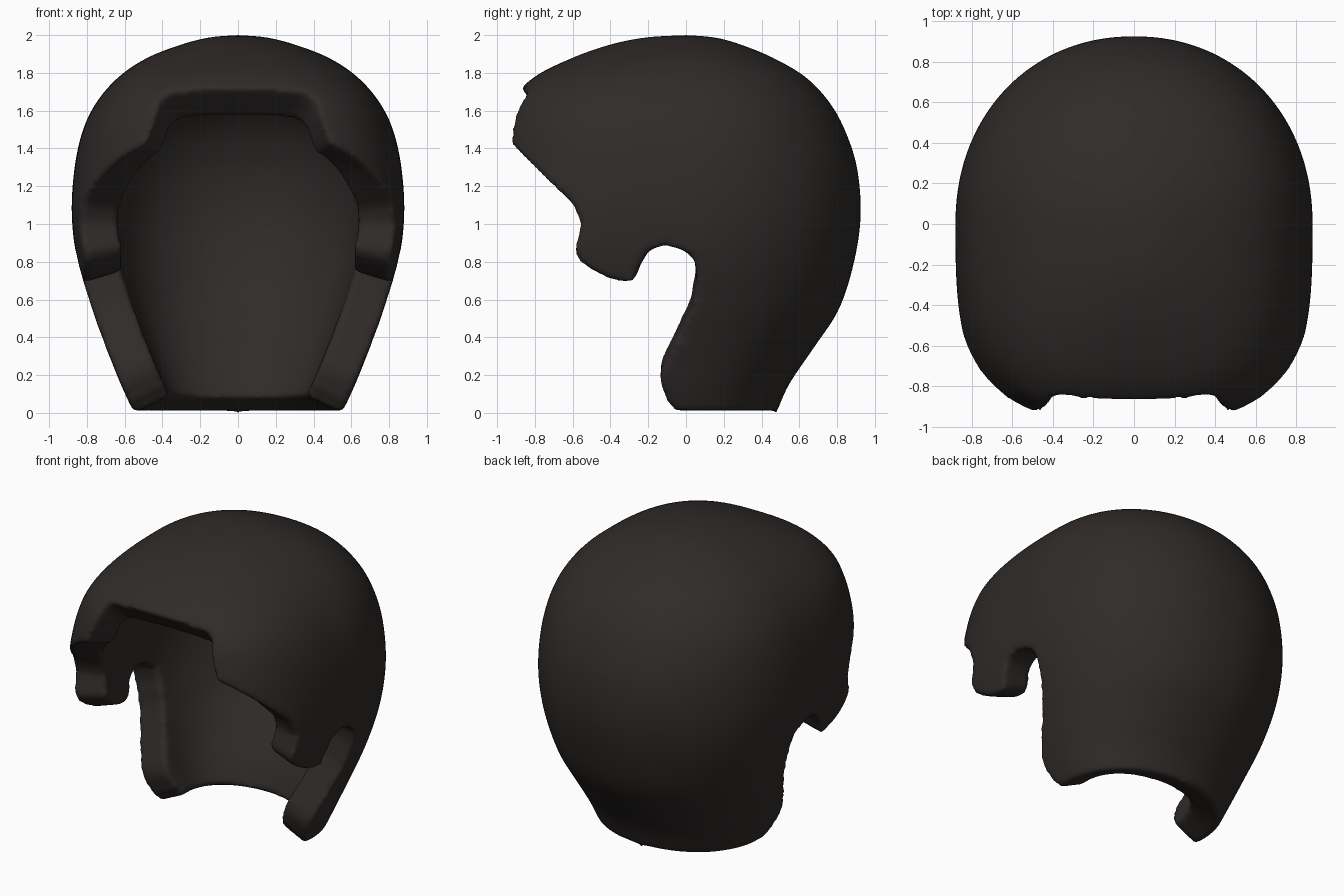
import bpy, math
from mathutils import Vector
from mathutils.geometry import intersect_point_line

if "Cube" in bpy.data.objects:
    bpy.data.objects.remove(bpy.data.objects["Cube"])

THICK = 0.21
COLS, STEP = 220, 10

# Outer shell sections: height, half width, back depth, front depth, front squareness
ROWS = [
    (0.00, .550, .480, .80, 3.0), (0.15, .620, .545, .85, 3.0),
    (0.35, .700, .680, .92, 3.1), (0.55, .775, .810, .98, 3.2),
    (0.80, .850, .890, 1.04, 3.2), (1.05, .880, .925, 1.05, 3.1),
    (1.30, .865, .905, 1.02, 3.0), (1.50, .820, .840, .985, 3.0),
    (1.65, .745, .755, .93, 3.0), (1.78, .630, .630, .80, 2.8),
    (1.88, .480, .460, .60, 2.5), (1.95, .300, .290, .40, 2.2),
    (1.988, .150, .150, .21, 2.0), (2.00, 0, 0, 0, 2.0)]

# Opening seen from the side (y, z): temple, sideburn, ear notch, nape
SIDE = [(-2, 1.42), (-.93, 1.42), (-.60, 1.10), (-.56, 1.00), (-.595, .85),
        (-.57, .80), (-.50, .75), (-.40, .70), (-.31, .685), (-.27, .70),
        (-.24, .78), (-.20, .85), (-.13, .89), (-.03, .87), (.05, .80),
        (.06, .70), (.03, .55), (-.05, .38), (-.13, .22), (-.14, .16),
        (-.10, .05), (-.02, -.01), (-2, -.01)]
# Raised centre of the fringe seen from the front (|x|, z)
FRINGE = [(-.1, 1.72), (.2, 1.715), (.36, 1.70), (.41, 1.66), (.44, 1.56),
          (.48, 1.45), (.51, 1.41), (.51, 1.2), (-.1, 1.2)]


def catmull(rows, i, t):
    p = [rows[max(0, min(len(rows) - 1, i + k))] for k in (-1, 0, 1, 2)]
    return [0.5 * (2 * b + (c - a) * t + (2 * a - 5 * b + 4 * c - d) * t * t
                   + (3 * b - a - 3 * c + d) * t ** 3) for a, b, c, d in zip(*p)]


def inside(p, poly):
    hit = False
    for (x1, y1), (x2, y2) in zip(poly, poly[1:] + poly[:1]):
        if (y1 > p[1]) != (y2 > p[1]) and p[0] < (x2 - x1) * (p[1] - y1) / (y2 - y1) + x1:
            hit = not hit
    return hit


def nearest(p, poly):
    best = None
    q = Vector((p[0], p[1], 0))
    for a, b in zip(poly, poly[1:]):
        a, b = Vector((*a, 0)), Vector((*b, 0))
        pt, f = intersect_point_line(q, a, b)
        pt = a if f < 0 else b if f > 1 else pt
        d = (pt - q).length
        if best is None or d < best[0]:
            best = (d, pt)
    return best


def power(v, e):
    return math.copysign(abs(v) ** e, v)


# Loft the full outer surface
verts, faces = [], []
n_rows = (len(ROWS) - 1) * STEP
for r in range(n_rows):
    z, w, back, front, n = catmull(ROWS, r // STEP, (r % STEP) / STEP)
    for c in range(COLS):
        a = 2 * math.pi * c / COLS
        # squareness changes from back to front
        e = 2 / (n if math.sin(a) < 0 else 2.1)
        s = power(math.sin(a), e)
        verts.append(Vector((w * power(math.cos(a), e), s * (front if s < 0 else back), max(z, 0))))
verts.append(Vector((0, 0, 2)))
for r in range(n_rows):
    for c in range(COLS):
        d = (c + 1) % COLS
        if r < n_rows - 1:
            faces.append((r * COLS + c, r * COLS + d, (r + 1) * COLS + d, (r + 1) * COLS + c))
        else:
            faces.append((r * COLS + c, r * COLS + d, len(verts) - 1))
base = bpy.data.meshes.new("base")
base.from_pydata(verts, [], faces)
normals = [v.normal.copy() for v in base.vertices]
bpy.data.meshes.remove(base)

# Remove the face opening
kept = []
for f in faces:
    m = sum((verts[i] for i in f), Vector()) / len(f)
    if inside((m.y, m.z), SIDE) or (m.y < -.3 and inside((abs(m.x), m.z), FRINGE)):
        continue
    kept.append(f)
edges = {}
for f in kept:
    for a, b in zip(f, f[1:] + f[:1]):
        edges[(a, b)] = True
rim = [(a, b) for a, b in edges if (b, a) not in edges]

# Pull the rim onto the drawn outlines
for i in {i for e in rim for i in e}:
    v = verts[i]
    if v.z < .005:
        continue
    ds, ps = nearest((v.y, v.z), SIDE)
    df, pf = nearest((abs(v.x), v.z), FRINGE[:7])
    if v.y < -.6 and v.z > 1.38 and df < ds:
        if df < .05:
            v.x, v.z = math.copysign(pf.x, v.x) if abs(v.x) > .02 else v.x, pf.y
    elif ds < .05:
        v.y, v.z = ps.x, ps.y

# Thicken inward and close the rim
N = len(verts)
used = sorted({i for f in kept for i in f})
remap = {i: k for k, i in enumerate(used)}
K = len(used)
pts = [verts[i] for i in used] + [verts[i] - normals[i] * THICK for i in used]
polys = [tuple(remap[i] for i in f) for f in kept]
polys += [tuple(remap[i] + K for i in reversed(f)) for f in kept]
polys += [(remap[b], remap[a], remap[a] + K, remap[b] + K) for a, b in rim]
mesh = bpy.data.meshes.new("hair_shell")
mesh.from_pydata(pts, [], polys)
mesh.update()
hair = bpy.data.objects.new("hair_shell", mesh)
bpy.context.collection.objects.link(hair)

# Even out the surface and soften the rim
rm = hair.modifiers.new("even", 'REMESH')
rm.mode = 'VOXEL'
rm.voxel_size = 0.02
rm.use_smooth_shade = True
sm = hair.modifiers.new("soften", 'SMOOTH')
sm.factor = 0.5
sm.iterations = 8

mat = bpy.data.materials.new("dark_hair")
mat.diffuse_color = (0.028, 0.024, 0.022, 1)
mat.use_nodes = True
mat.node_tree.nodes["Principled BSDF"].inputs["Base Color"].default_value = mat.diffuse_color
mesh.materials.append(mat)
